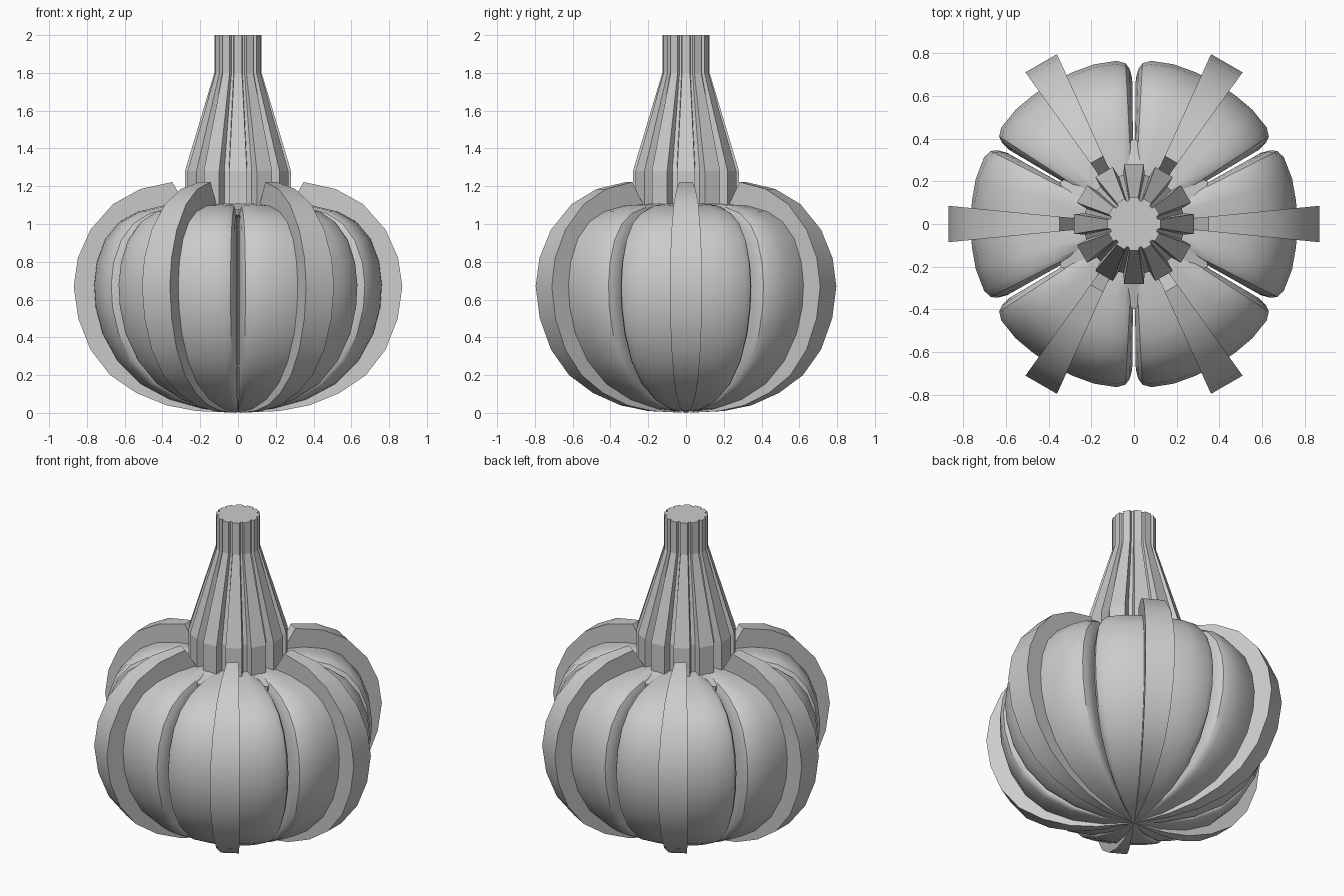
import bpy, bmesh
from math import cos, sin, radians

if "Cube" in bpy.data.objects:
    bpy.data.objects.remove(bpy.data.objects["Cube"])

def make(name, bm, angle=30):
    bmesh.ops.remove_doubles(bm, verts=bm.verts, dist=0.0005)
    bmesh.ops.recalc_face_normals(bm, faces=bm.faces)
    me = bpy.data.meshes.new(name)
    bm.to_mesh(me)
    bm.free()
    ob = bpy.data.objects.new(name, me)
    bpy.context.collection.objects.link(ob)
    bpy.ops.object.select_all(action='DESELECT')
    ob.select_set(True)
    bpy.context.view_layer.objects.active = ob
    if angle:
        bpy.ops.object.shade_smooth_by_angle(angle=radians(angle))
    return ob

def bridge(bm, rows, closed_rows=False):
    n = len(rows[0])
    for a, b in zip(rows, rows[1:]):
        for i in range(n if closed_rows else n - 1):
            j = (i + 1) % n
            bm.faces.new((a[i], a[j], b[j], b[i]))
    bm.faces.new(rows[0])
    bm.faces.new(rows[-1])

def polar(r, deg, z):
    return (r * cos(radians(deg)), r * sin(radians(deg)), z)

# Profiles as (radius, height), bottom to top
BODY = [(0, 0.005), (0.18, 0.02), (0.36, 0.07), (0.52, 0.155), (0.64, 0.275),
        (0.72, 0.42), (0.757, 0.56), (0.765, 0.68), (0.75, 0.80), (0.705, 0.92),
        (0.63, 1.01), (0.53, 1.065), (0.40, 1.095), (0.25, 1.105), (0, 1.105)]
RIB = [(0, 0), (0.22, 0.01), (0.38, 0.04), (0.54, 0.105), (0.68, 0.20), (0.785, 0.335),
       (0.85, 0.50), (0.874, 0.67), (0.852, 0.82), (0.785, 0.97), (0.665, 1.105),
       (0.52, 1.185), (0.35, 1.222), (0.27, 1.09)]
# Cross-section of a lobe: angle and scale, rounded into the gaps
LOBE = [(29.3, 0.89), (28.4, 0.95), (27, 0.985), (24, 1.005), (16, 1.008), (8, 1.003)]
LOBE = [(-a, s) for a, s in LOBE] + [(0, 1.0)] + LOBE[::-1]

for k in range(6):
    # Clove-like lobe
    bm = bmesh.new()
    rows = []
    for a, s in LOBE:
        rows.append([bm.verts.new(polar(r * s, 60 * k + a, 0.55 + (z - 0.55) * (s if z > 0.55 else 1)))
                     for r, z in BODY])
    bridge(bm, rows)
    make(f"lobe_{k + 1}", bm, 35)

    # Raised rib down the middle of the lobe
    bm = bmesh.new()
    inner = [(max(r - 0.03, 0), z) for r, z in BODY[-3:0:-1]]
    outline = RIB + [(r, min(z, 1.07)) for r, z in inner]
    rows = [[bm.verts.new(polar(r, 60 * k + a, z)) for r, z in outline] for a in (-5.6, 5.6)]
    bridge(bm, rows, True)
    make(f"rib_{k + 1}", bm, 30)

    # Small pointed foot of the stem over each gap
    bm = bmesh.new()
    c = 60 * k + 30
    kite = [(0.2, 0, 1.13), (0.335, -16, 1.09), (0.40, 0, 1.075), (0.335, 16, 1.09)]
    rows = [[bm.verts.new(polar(r, c + a, z - d)) for r, a, z in kite] for d in (0, 0.03)]
    bridge(bm, rows, True)
    make(f"stem_foot_{k + 1}", bm, 0)

# Fluted tapering stem: twelve flat ridges
bm = bmesh.new()
rows = []
for z, ro, ri in [(1.09, 0.285, 0.235), (1.28, 0.285, 0.235), (1.80, 0.127, 0.112), (2.0, 0.127, 0.112)]:
    row = []
    for k in range(12):
        for a, r in ((-9.5, ro), (9.5, ro), (12, ri), (18, ri)):
            row.append(bm.verts.new(polar(r, 30 * k + a, z)))
    rows.append(row)
bridge(bm, rows, True)
make("stem", bm, 0)
